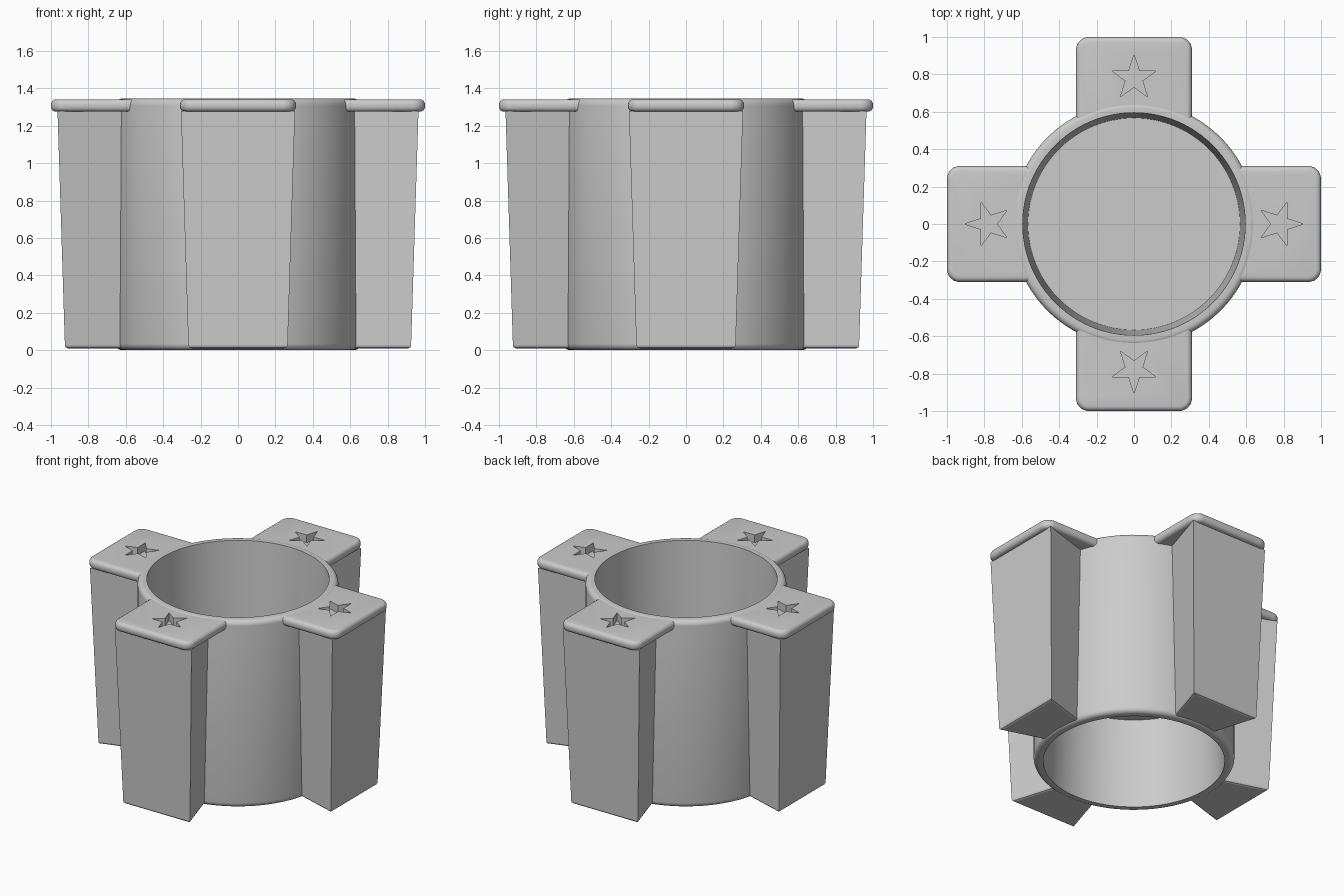
import bpy
import bmesh
from math import sin, cos, pi, radians, hypot
from mathutils import Matrix

cube = bpy.data.objects.get("Cube")
if cube:
    bpy.data.objects.remove(cube, do_unlink=True)

grey = bpy.data.materials.new("light_grey")
grey.use_nodes = True
COLOUR = (0.6, 0.6, 0.6, 1)
grey.diffuse_color = COLOUR
grey.node_tree.nodes["Principled BSDF"].inputs["Base Color"].default_value = COLOUR

HEIGHT = 1.345
TUBE_R = 0.655


def finish(name, bm):
    bmesh.ops.recalc_face_normals(bm, faces=bm.faces)
    mesh = bpy.data.meshes.new(name)
    bm.to_mesh(mesh)
    bm.free()
    mesh.materials.append(grey)
    obj = bpy.data.objects.new(name, mesh)
    bpy.context.collection.objects.link(obj)
    return obj


def smooth(obj):
    bpy.ops.object.select_all(action="DESELECT")
    obj.select_set(True)
    bpy.context.view_layer.objects.active = obj
    bpy.ops.object.shade_smooth_by_angle(angle=radians(30))


def prism(outline, z0, z1):
    """Extrude a flat outline from z0 up to z1."""
    bm = bmesh.new()
    base = bm.faces.new([bm.verts.new((x, y, z0)) for x, y in outline])
    top = bmesh.ops.extrude_face_region(bm, geom=[base], use_keep_orig=True)["geom"]
    for v in top:
        if isinstance(v, bmesh.types.BMVert):
            v.co.z = z1
    return bm


def arc(cx, cy, r, a0, a1, n):
    return [(cx + r * cos(radians(a0 + (a1 - a0) * i / n)),
             cy + r * sin(radians(a0 + (a1 - a0) * i / n))) for i in range(n + 1)]


# Tube: a lathed wall with rounded rims and a floor halfway up
fillet = 0.035
profile = [(0, 0.70), (0.567, 0.70), (0.595, HEIGHT)]
profile += arc(TUBE_R - fillet, HEIGHT - fillet, fillet, 90, 0, 6)
profile += arc(TUBE_R - fillet, fillet, fillet, 0, -90, 6)
profile += [(0.592, 0), (0.567, 0.64), (0, 0.64)]
bm = bmesh.new()
verts = [bm.verts.new((r, 0, z)) for r, z in profile]
edges = [bm.edges.new(pair) for pair in zip(verts, verts[1:])]
bmesh.ops.spin(bm, geom=verts + edges, cent=(0, 0, 0), axis=(0, 0, 1),
               angle=2 * pi, steps=96, use_duplicate=False)
bmesh.ops.remove_doubles(bm, verts=bm.verts, dist=0.0005)
smooth(finish("tube", bm))


def make_arm(name):
    """Wedge-shaped leg that narrows downward and toward the tube."""
    inner, slope = 0.605, 0.31
    bm = bmesh.new()
    rings = []
    for z, outer, half in ((0.01, 0.925, 0.265), (1.279, 0.965, 0.305)):
        near = half - slope * (outer - inner)
        rings.append([bm.verts.new((x, y, z)) for x, y in
                      ((inner, -near), (outer, -half), (outer, half), (inner, near))])
    low, high = rings
    bm.faces.new(low)
    bm.faces.new(high)
    for i in range(4):
        j = (i + 1) % 4
        bm.faces.new((low[i], low[j], high[j], high[i]))
    rim = [e for e in bm.edges if all(v.co.z < 0.1 for v in e.verts)
           and any(v.co.x > 0.9 for v in e.verts)]
    bmesh.ops.bevel(bm, geom=rim, offset=0.015, segments=2, profile=0.5, affect="EDGES")
    return finish(name, bm)


def make_star(angle):
    """Five-pointed cutter with one tip facing outward."""
    outline = []
    for i in range(10):
        r = 0.124 if i % 2 == 0 else 0.048
        outline.append((0.78 + r * cos(i * pi / 5), r * sin(i * pi / 5)))
    bm = prism(outline, 1.285, 1.5)
    bm.transform(Matrix.Rotation(angle, 4, "Z"))
    cutter = finish("star_cutter", bm)
    cutter.hide_render = True
    return cutter


def make_cap(name, angle):
    """Rounded cap plate with a star recess."""
    half, corner = 0.31, 0.07
    outline = arc(0, 0, 0.62, 30, -30, 10)
    outline += arc(1 - corner, -half + corner, corner, -90, 0, 8)
    outline += arc(1 - corner, half - corner, corner, 0, 90, 8)
    bm = prism(outline, 1.275, 1.341)
    rim = [e for e in bm.edges
           if abs(e.verts[0].co.z - e.verts[1].co.z) < 0.001
           and any(hypot(v.co.x, v.co.y) > 0.63 for v in e.verts)]
    bmesh.ops.bevel(bm, geom=rim, offset=0.027, segments=4, profile=0.5, affect="EDGES")
    bm.transform(Matrix.Rotation(angle, 4, "Z"))
    cap = finish(name, bm)
    cutter = make_star(angle)
    cut = cap.modifiers.new("star_recess", "BOOLEAN")
    cut.operation = "DIFFERENCE"
    cut.solver = "EXACT"
    cut.object = cutter
    bpy.context.view_layer.update()
    graph = bpy.context.evaluated_depsgraph_get()
    mesh = bpy.data.meshes.new_from_object(cap.evaluated_get(graph))
    cap.modifiers.clear()
    cap.data = mesh
    bpy.data.objects.remove(cutter, do_unlink=True)
    smooth(cap)


# Four arms with caps around the tube
for i, side in enumerate(("left", "back", "right", "front")):
    turn = i * pi / 2
    arm = make_arm(side + "_arm")
    arm.data.transform(Matrix.Rotation(turn, 4, "Z"))
    make_cap(side + "_cap", turn)
